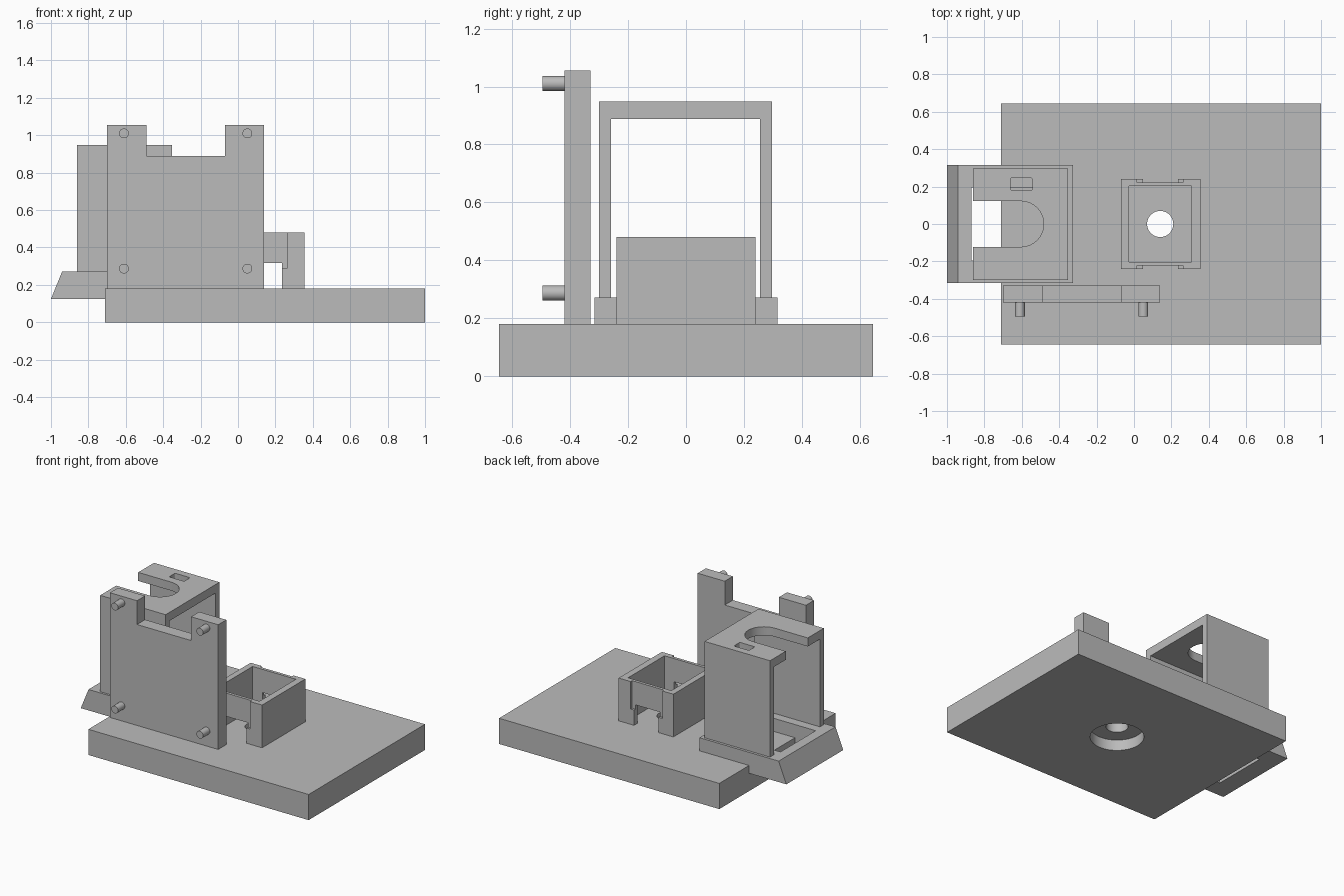
import bpy
import bmesh
from math import cos, sin, pi
from mathutils import Vector

if "Cube" in bpy.data.objects:
    bpy.data.objects.remove(bpy.data.objects["Cube"], do_unlink=True)

grey = bpy.data.materials.new("plain grey")
grey.use_nodes = True
colour = (0.5, 0.5, 0.5, 1)
grey.diffuse_color = colour
grey.node_tree.nodes["Principled BSDF"].inputs["Base Color"].default_value = colour


def prism(name, profile, low, high, axis="z"):
    """Extrude a flat profile from low to high along the axis."""
    place = {"x": lambda a, b, h: (h, a, b),
             "y": lambda a, b, h: (a, h, b),
             "z": lambda a, b, h: (a, b, h)}[axis]
    bm = bmesh.new()
    face = bm.faces.new([bm.verts.new(place(a, b, low)) for a, b in profile])
    moved = bmesh.ops.extrude_face_region(bm, geom=[face])["geom"]
    bmesh.ops.translate(bm, verts=[v for v in moved if isinstance(v, bmesh.types.BMVert)],
                        vec=Vector(place(0, 0, high - low)))
    bmesh.ops.recalc_face_normals(bm, faces=bm.faces)
    mesh = bpy.data.meshes.new(name)
    bm.to_mesh(mesh)
    bm.free()
    mesh.materials.append(grey)
    obj = bpy.data.objects.new(name, mesh)
    bpy.context.collection.objects.link(obj)
    return obj


def box(name, x0, x1, y0, y1, z0, z1):
    return prism(name, [(x0, y0), (x1, y0), (x1, y1), (x0, y1)], z0, z1)


def arc(x, y, radius, start=0.0, sweep=2 * pi, steps=48):
    return [(x + radius * cos(start + sweep * i / steps),
             y + radius * sin(start + sweep * i / steps)) for i in range(steps)]


def cut(target, *cutters):
    for cutter in cutters:
        mod = target.modifiers.new("cut", "BOOLEAN")
        mod.operation, mod.solver, mod.object = "DIFFERENCE", "EXACT", cutter
        activate(target)
        bpy.ops.object.modifier_apply(modifier=mod.name)
        bpy.data.objects.remove(cutter, do_unlink=True)


def activate(obj):
    bpy.ops.object.select_all(action="DESELECT")
    obj.select_set(True)
    bpy.context.view_layer.objects.active = obj


def smooth(obj):
    activate(obj)
    bpy.ops.object.shade_smooth_by_angle(angle=pi / 6)


# Base slab with a through hole, counterbored from below
base = box("base_slab", -0.71, 1, -0.645, 0.645, 0, 0.18)
cut(base, prism("bore", arc(0.14, 0, 0.07), -0.1, 0.3),
    prism("counterbore", arc(0.14, 0, 0.17), -0.1, 0.075))
smooth(base)

# Ledge plate with a slanted outer edge and a rectangular opening
ledge = prism("ledge_plate", [(-1, 0.125), (-0.325, 0.125), (-0.325, 0.272), (-0.94, 0.272)],
              -0.315, 0.315, "y")
cut(ledge, box("opening", -0.87, -0.42, -0.195, 0.195, 0, 0.5))

# Arch cover, open at both ends, with a round-ended slot and a small window on top
cover = prism("arch_cover", [(-0.3, 0.272), (-0.3, 0.948), (0.297, 0.948), (0.297, 0.272),
                             (0.255, 0.272), (0.255, 0.888), (-0.258, 0.888), (-0.258, 0.272)],
              -0.86, -0.352, "x")
slot = arc(-0.605, 0, 0.122, -pi / 2, pi, 32) + [(-0.605, 0.122), (-1, 0.122), (-1, -0.122)]
window = []
for i, (x, y) in enumerate([(-0.553, 0.237), (-0.652, 0.237), (-0.652, 0.189), (-0.553, 0.189)]):
    window += arc(x, y, 0.009, i * pi / 2, pi / 2 * 1.25, 5)
cut(cover, prism("slot", slot, 0.8, 1.1), prism("window", window, 0.8, 1.1))
smooth(cover)

# Upright panel with a notched top edge
prism("upright_panel", [(-0.7, 0.18), (0.14, 0.18), (0.14, 1.055), (-0.07, 1.055),
                        (-0.07, 0.888), (-0.49, 0.888), (-0.49, 1.055), (-0.7, 1.055)],
      -0.42, -0.33, "y")

# Four pins on the panel front
for side, x in (("right", -0.61), ("left", 0.05)):
    for level, z in (("upper", 1.01), ("lower", 0.287)):
        smooth(prism(f"{level}_{side}_pin", arc(x, z, 0.026, steps=32), -0.495, -0.415, "y"))

# Open socket with a doorway and a shallow groove on both long sides
socket = box("socket", -0.07, 0.355, -0.24, 0.24, 0.18, 0.48)
cut(socket, box("cavity", -0.028, 0.308, -0.202, 0.202, 0, 1),
    box("doorways", 0.047, 0.235, -0.5, 0.5, 0, 0.317))
for s in (-1, 1):
    cut(socket, box("groove", 0.015, 0.263, *sorted((s * 0.223, s * 0.5)), 0.287, 1))
